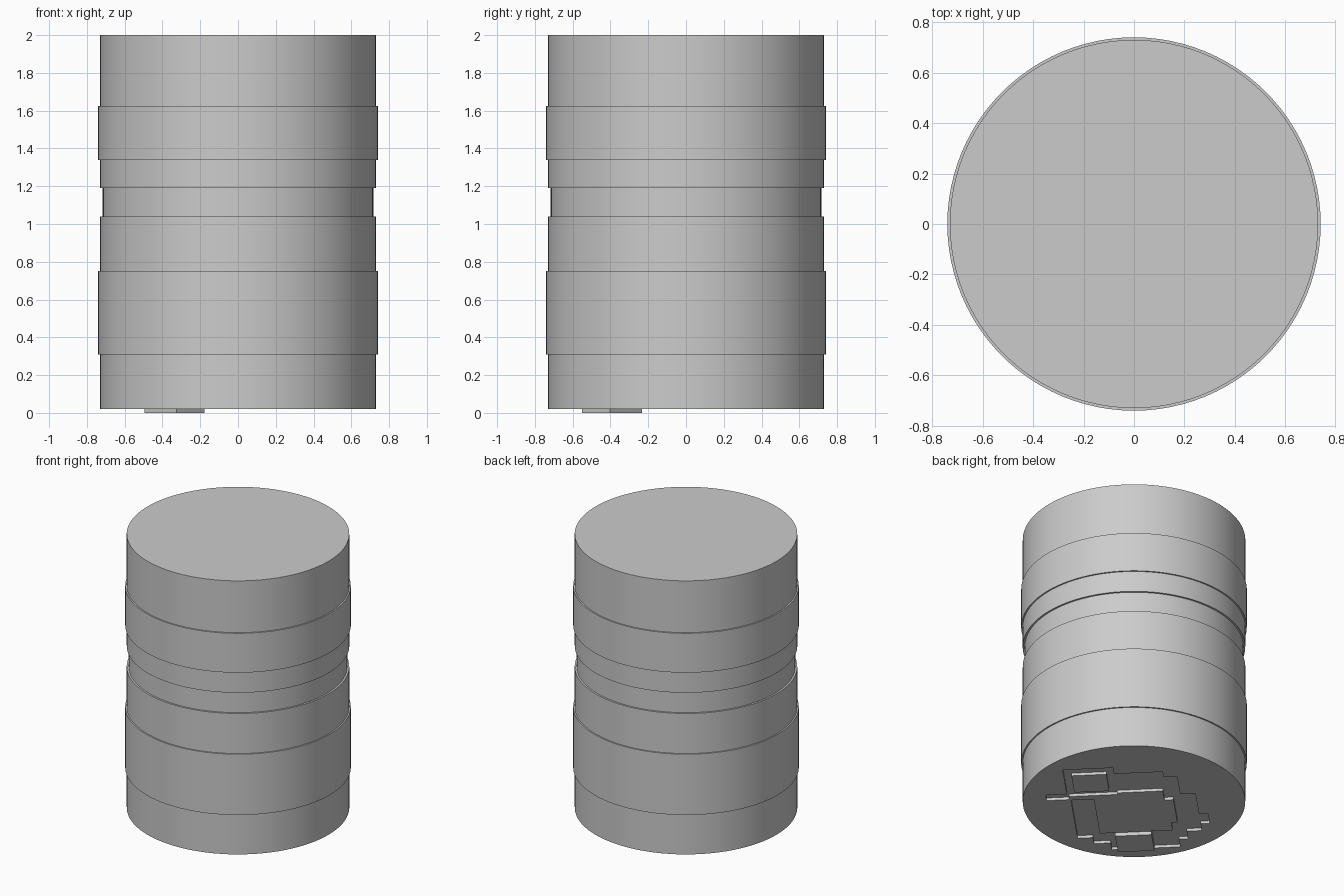
import bpy, bmesh, math
from mathutils import Matrix

cube = bpy.data.objects.get("Cube")
if cube:
    bpy.data.objects.remove(cube, do_unlink=True)

grey = bpy.data.materials.new("plain grey")
grey.use_nodes = True
colour = (0.6, 0.6, 0.6, 1)
grey.diffuse_color = colour
grey.node_tree.nodes["Principled BSDF"].inputs["Base Color"].default_value = colour

SIDES = 96
TURN = Matrix.Rotation(math.radians(135), 4, 'Z')


def make_object(name, bm):
    bmesh.ops.recalc_face_normals(bm, faces=bm.faces)
    mesh = bpy.data.meshes.new(name)
    bm.to_mesh(mesh)
    bm.free()
    mesh.materials.append(grey)
    obj = bpy.data.objects.new(name, mesh)
    bpy.context.collection.objects.link(obj)
    return obj


def box(name, s0, s1, f0, f1, z0, z1):
    """Box on the underside, laid out along the diagonal."""
    bm = bmesh.new()
    place = TURN @ Matrix.Translation(((s0 + s1) / 2, (f0 + f1) / 2, (z0 + z1) / 2))
    size = Matrix.Diagonal((s1 - s0, f1 - f0, z1 - z0, 1))
    bmesh.ops.create_cube(bm, size=1, matrix=place @ size)
    return make_object(name, bm)


# Banded cylinder: (bottom height, radius) of each band
bands = [(0.02, 0.73), (0.31, 0.74), (0.75, 0.73), (1.04, 0.717),
         (1.19, 0.73), (1.34, 0.74), (1.625, 0.73)]
tops = [b[0] for b in bands[1:]] + [2.0]
bm = bmesh.new()
rings = []
for (low, radius), high in zip(bands, tops):
    for z in (low, high):
        rings.append([bm.verts.new((radius * math.cos(a), radius * math.sin(a), z))
                      for a in (2 * math.pi * i / SIDES for i in range(SIDES))])
for lower, upper in zip(rings, rings[1:]):
    for i in range(SIDES):
        j = (i + 1) % SIDES
        bm.faces.new((lower[i], lower[j], upper[j], upper[i]))
bm.faces.new(rings[0])
bm.faces.new(rings[-1])
body = make_object("banded_body", bm)

# Shallow stepped recess in the underside
recess = [(-0.41, -0.26, -0.45, 0.05), (-0.31, -0.16, -0.53, -0.40),
          (-0.20, 0.25, -0.62, -0.40), (0.22, 0.31, -0.52, -0.30),
          (0.26, 0.41, -0.42, 0.07), (0.36, 0.47, -0.33, -0.20),
          (0.20, 0.31, 0.00, 0.30), (-0.12, 0.22, 0.12, 0.37),
          (-0.43, -0.10, 0.10, 0.45), (-0.57, -0.42, 0.06, 0.13)]
bpy.context.view_layer.objects.active = body
for n, (s0, s1, f0, f1) in enumerate(recess):
    cutter = box("recess_cutter", s0, s1, -f1, -f0, -0.05, 0.04)
    cut = body.modifiers.new(f"recess_{n}", 'BOOLEAN')
    cut.operation = 'DIFFERENCE'
    cut.solver = 'EXACT'
    cut.object = cutter
    bpy.ops.object.modifier_apply(modifier=cut.name)
    bpy.data.objects.remove(cutter, do_unlink=True)

# Raised square and flush square on the underside
box("raised_square", -0.16, 0.08, 0.41, 0.62, 0.0, 0.05)
box("flush_square", -0.38, -0.15, -0.37, -0.15, 0.02, 0.05)

bpy.ops.object.select_all(action='DESELECT')
body.select_set(True)
bpy.context.view_layer.objects.active = body
bpy.ops.object.shade_smooth_by_angle(angle=math.radians(30))
